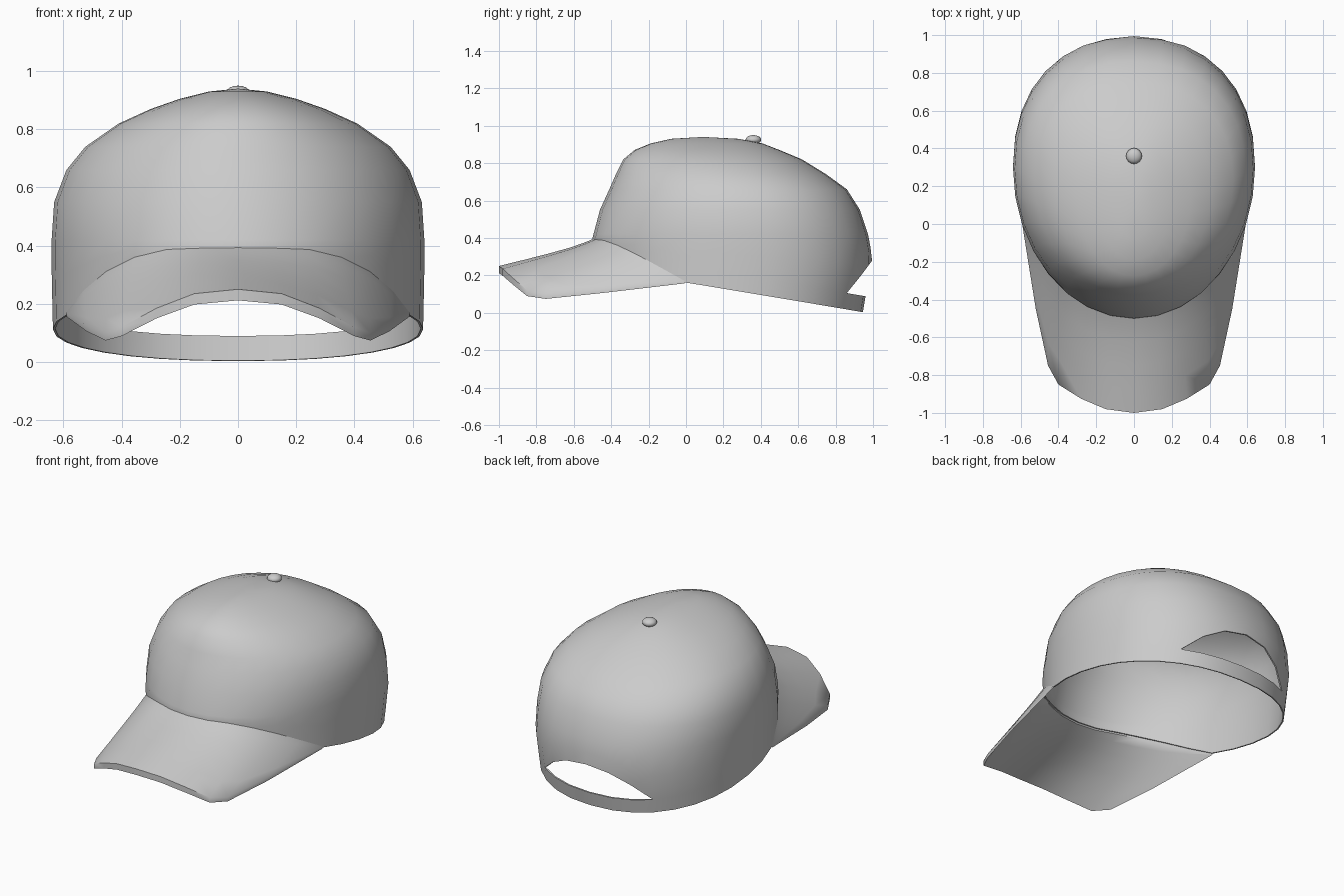
import bpy, bmesh, math
from mathutils import Vector

if "Cube" in bpy.data.objects:
    bpy.data.objects.remove(bpy.data.objects["Cube"])

grey = bpy.data.materials.new("cap grey")
grey.use_nodes = True
COLOR = (0.6, 0.6, 0.6, 1)
grey.diffuse_color = COLOR
grey.node_tree.nodes["Principled BSDF"].inputs["Base Color"].default_value = COLOR

SEGMENTS = 32
STEP = math.tau / SEGMENTS

# Crown levels: height, front y, back y, half width
LEVELS = [
    (0.00, -0.50, 0.945, 0.630),
    (0.10, -0.50, 0.962, 0.636),
    (0.28, -0.50, 0.995, 0.640),
    (0.40, -0.50, 0.980, 0.642),
    (0.55, -0.46, 0.930, 0.632),
    (0.66, -0.41, 0.860, 0.590),
    (0.74, -0.375, 0.750, 0.525),
    (0.82, -0.335, 0.620, 0.410),
    (0.87, -0.275, 0.500, 0.300),
    (0.905, -0.19, 0.410, 0.200),
    (0.93, -0.08, 0.280, 0.100),
]
# Rim line: y, height
RIM = [(-0.50, 0.365), (-0.42, 0.36), (-0.30, 0.31), (-0.17, 0.245), (-0.02, 0.165), (1.0, 0.0)]


def interpolate(table, key):
    """Linear lookup of the remaining columns of a sorted table."""
    key = min(max(key, table[0][0]), table[-1][0])
    for a, b in zip(table, table[1:]):
        if key <= b[0]:
            t = (key - a[0]) / (b[0] - a[0])
            return [p + (q - p) * t for p, q in zip(a[1:], b[1:])]


def crown_point(angle, z):
    """Point on the egg-shaped crown; angle 0 faces the front."""
    front, back, width = interpolate(LEVELS, z)
    middle = front + (back - front) * 0.54
    s, c = math.sin(angle), -math.cos(angle)
    power = 0.9 if c > 0 else 1.0
    x = width * math.copysign(abs(s) ** power, s)
    reach = back - middle if c > 0 else middle - front
    return Vector((x, middle + reach * math.copysign(abs(c) ** power, c), z))


def rim_height(angle):
    return interpolate(RIM, crown_point(angle, 0.2).y)[0]


def finish(name, bm, thickness=0):
    bmesh.ops.remove_doubles(bm, verts=bm.verts, dist=0.0005)
    bmesh.ops.recalc_face_normals(bm, faces=bm.faces)
    mesh = bpy.data.meshes.new(name)
    bm.to_mesh(mesh)
    bm.free()
    mesh.materials.append(grey)
    obj = bpy.data.objects.new(name, mesh)
    bpy.context.collection.objects.link(obj)
    bpy.ops.object.select_all(action="DESELECT")
    obj.select_set(True)
    bpy.context.view_layer.objects.active = obj
    if thickness:
        solid = obj.modifiers.new("thickness", "SOLIDIFY")
        solid.thickness = thickness
        solid.offset = -1
        bpy.ops.object.modifier_apply(modifier=solid.name)
    bpy.ops.object.shade_smooth_by_angle(angle=math.radians(50))
    return obj


def bridge(bm, low, high, closed):
    count = len(low) if closed else len(low) - 1
    for i in range(count):
        j = (i + 1) % len(low)
        bm.faces.new((low[i], low[j], high[j], high[i]))


# Crown with rear opening: a band row, then an arch row left unbridged
bm = bmesh.new()
angles = [i * STEP for i in range(SEGMENTS)]
rows = [[], [], [], [], []]
half_opening = math.sin(3 * STEP)
for a in angles:
    rim = rim_height(a)
    band = rim + (0.085 if math.cos(a) < 0.3 else 0.02)
    arch = 0.0
    if math.cos(a) < 0:
        arch = 0.19 * max(0, 1 - (math.sin(a) / half_opening) ** 2)
    lift = band + arch
    top = 0.42
    for row, z in zip(rows, (rim, band, lift, lift + (top - lift) * 0.5, top)):
        row.append(bm.verts.new(crown_point(a, z)))
for level in LEVELS[4:]:
    rows.append([bm.verts.new(crown_point(a, level[0])) for a in angles])
for k in range(len(rows) - 1):
    if k != 1:
        bridge(bm, rows[k], rows[k + 1], True)
apex = bm.verts.new((0, 0.09, 0.94))
for i in range(SEGMENTS):
    bm.faces.new((rows[-1][i], rows[-1][(i + 1) % SEGMENTS], apex))
finish("crown", bm, 0.008)

# Curved brim: rows run from the crown seam to the outer edge
OUTER = [(0, -1, 0.25), (0.15, -0.98, 0.235), (0.28, -0.925, 0.185), (0.40, -0.85, 0.12),
         (0.455, -0.75, 0.10), (0.52, -0.45, 0.125)]
bm = bmesh.new()
columns = []
for i in range(-6, 7):
    a = i * STEP
    inner = crown_point(a, rim_height(a) + 0.008)
    if abs(i) == 6:
        outer = inner + Vector((0, -0.01, -0.002))
    else:
        x, y, z = OUTER[abs(i)]
        outer = Vector((math.copysign(x, i), y, z))
    column = []
    for v in (0, 0.1, 0.25, 0.5, 0.75, 1):
        p = inner.lerp(outer, v)
        p.z += 0.02 * (1 - v) ** 5 * (1 - (i / 6) ** 2)
        column.append(p)
    columns.append(column)
top = [[bm.verts.new(p) for p in col] for col in columns]
under = [[bm.verts.new(p - Vector((0, 0, 0.008 + 0.03 * math.cos(abs(k - 6) / 6 * 1.4))))
          for p in col] for k, col in enumerate(columns)]
for side in (top, under):
    for a, b in zip(side, side[1:]):
        bridge(bm, a, b, False)
for edge in (0, -1):
    bridge(bm, [c[edge] for c in top], [c[edge] for c in under], False)
for end in (0, -1):
    bridge(bm, top[end], under[end], False)
finish("brim", bm)

# Button on the top
bm = bmesh.new()
bmesh.ops.create_uvsphere(bm, u_segments=16, v_segments=8, radius=0.042)
bmesh.ops.scale(bm, vec=(1, 1, 0.6), verts=bm.verts)
bmesh.ops.translate(bm, vec=(0, 0.36, 0.925), verts=bm.verts)
finish("top_button", bm)
